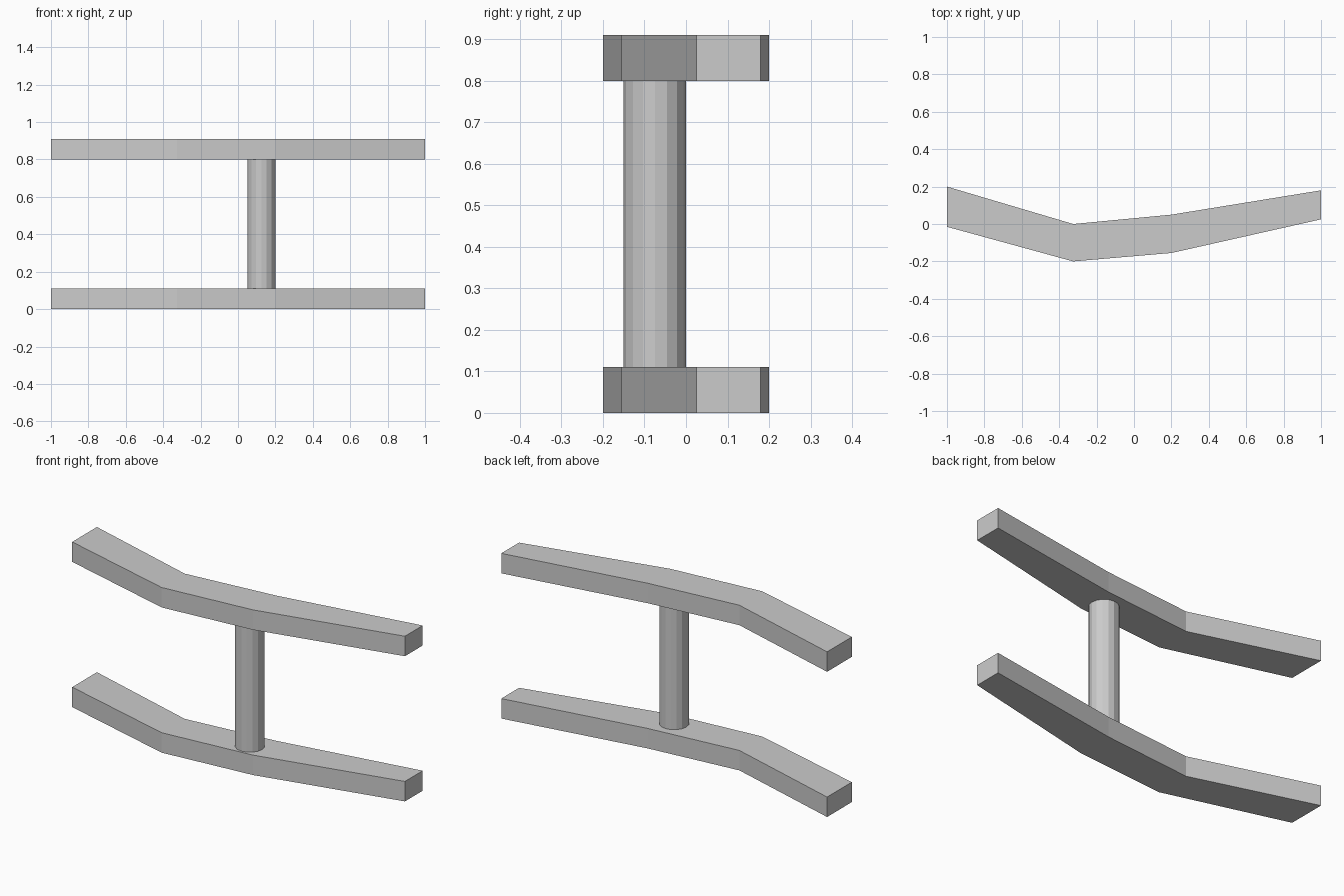
import bpy, bmesh

if "Cube" in bpy.data.objects:
    bpy.data.objects.remove(bpy.data.objects["Cube"])

grey = bpy.data.materials.new("light grey")
grey.diffuse_color = (0.6, 0.6, 0.6, 1)
grey.use_nodes = True
grey.node_tree.nodes["Principled BSDF"].inputs["Base Color"].default_value = grey.diffuse_color

# Bent plan outline shared by both bars: front edge, then back edge
OUTLINE = [(-1, -0.015), (-0.325, -0.2), (0.2, -0.155), (1, 0.025),
           (1, 0.18), (0.2, 0.05), (-0.325, 0.0), (-1, 0.2)]
THICK = 0.11


def make_object(name, bm):
    bmesh.ops.recalc_face_normals(bm, faces=bm.faces)
    mesh = bpy.data.meshes.new(name)
    bm.to_mesh(mesh)
    bm.free()
    mesh.materials.append(grey)
    obj = bpy.data.objects.new(name, mesh)
    bpy.context.collection.objects.link(obj)
    return obj


def bent_bar(name, z):
    bm = bmesh.new()
    verts = [bm.verts.new((x, y, z)) for x, y in OUTLINE]
    # one quad per straight section
    faces = [bm.faces.new((verts[i], verts[i + 1], verts[6 - i], verts[7 - i]))
             for i in range(3)]
    new = bmesh.ops.extrude_face_region(bm, geom=faces, use_keep_orig=True)["geom"]
    bmesh.ops.translate(bm, vec=(0, 0, THICK),
                        verts=[g for g in new if isinstance(g, bmesh.types.BMVert)])
    return make_object(name, bm)


# Lower and upper bars
bent_bar("lower_bar", 0)
bent_bar("upper_bar", 0.80)

# Round post joining the bars
bm = bmesh.new()
bmesh.ops.create_cone(bm, cap_ends=True, segments=16, radius1=0.075,
                      radius2=0.075, depth=0.80 - THICK)
post = make_object("post", bm)
post.location = (0.125, -0.075, (0.80 + THICK) / 2)
